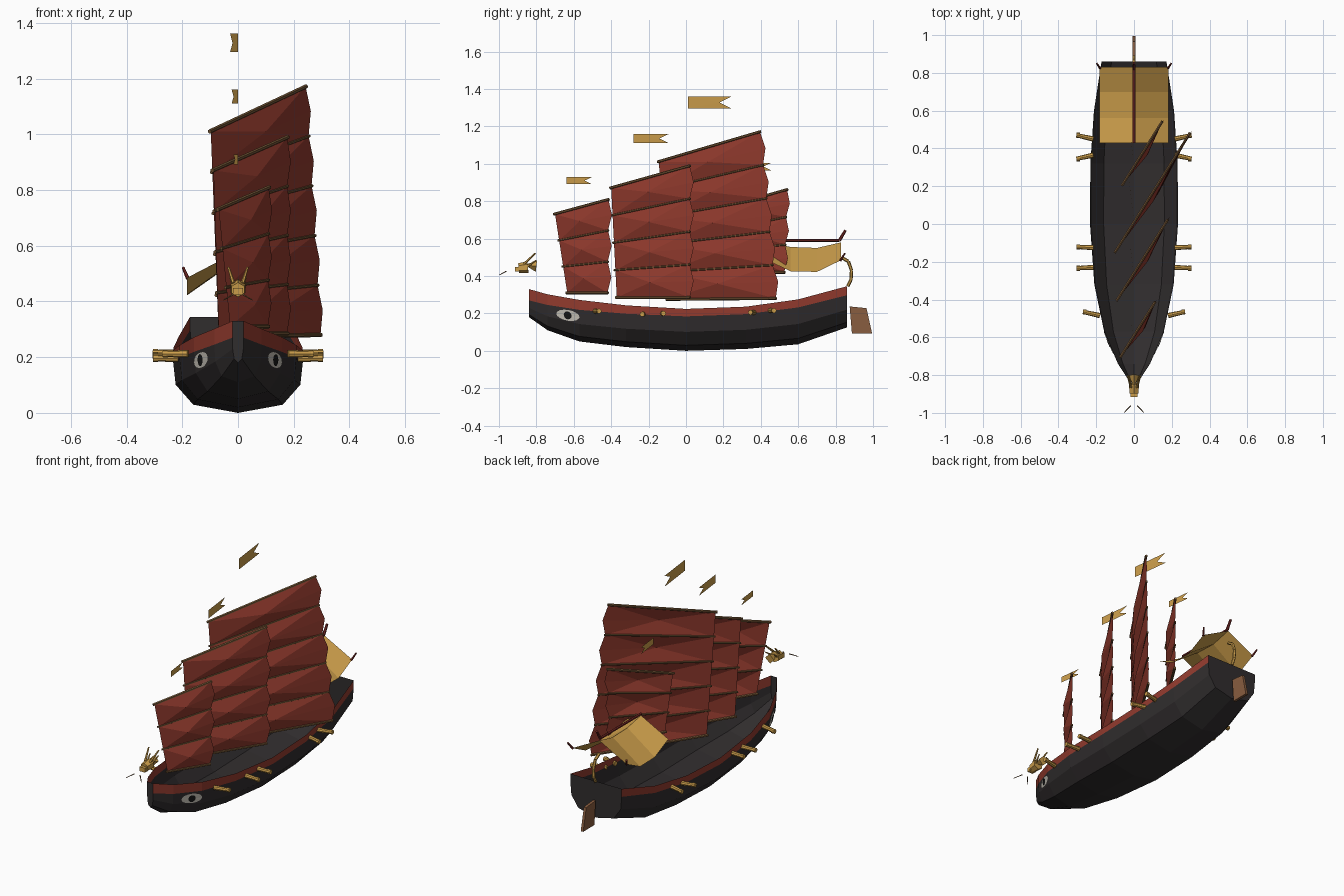
import bpy, bmesh, math
from mathutils import Vector, Matrix
from mathutils.bvhtree import BVHTree

if "Cube" in bpy.data.objects:
    bpy.data.objects.remove(bpy.data.objects["Cube"])


def material(name, rgb):
    m = bpy.data.materials.new(name)
    m.use_nodes = True
    m.diffuse_color = (*rgb, 1)
    m.node_tree.nodes["Principled BSDF"].inputs["Base Color"].default_value = (*rgb, 1)
    return m


CHARCOAL = material("charcoal", (.03, .026, .027))
RED = material("sail red", (.29, .043, .027))
DARK_RED = material("dark red", (.17, .02, .017))
GOLD = material("gold", (.6, .34, .07))
SPAR = material("spar brown", (.17, .09, .035))
WOOD = material("rudder wood", (.25, .11, .05))
WHITE = material("eye white", (.55, .52, .46))
BLACK = material("black", (.008, .008, .008))


def finish(name, bm, *mats):
    me = bpy.data.meshes.new(name)
    bm.to_mesh(me)
    bm.free()
    for m in mats:
        me.materials.append(m)
    ob = bpy.data.objects.new(name, me)
    bpy.context.collection.objects.link(ob)
    return ob


def sheet(name, points, faces, mat):
    bm = bmesh.new()
    vs = [bm.verts.new(p) for p in points]
    for f in faces:
        bm.faces.new([vs[i] for i in f])
    return finish(name, bm, mat)


def rod(bm, p, q, r1, r2=None, sides=6):
    p, q = Vector(p), Vector(q)
    turn = (q - p).to_track_quat('Z', 'Y').to_matrix().to_4x4()
    bmesh.ops.create_cone(bm, cap_ends=True, segments=sides, radius1=r1,
                          radius2=r1 if r2 is None else r2, depth=(q - p).length,
                          matrix=Matrix.Translation((p + q) / 2) @ turn)


def box(bm, centre, size, tilt=0):
    bmesh.ops.create_cube(bm, size=1, matrix=Matrix.Translation(centre)
                          @ Matrix.Rotation(tilt, 4, 'X') @ Matrix.Diagonal((*size, 1)))


# Open hull: y, keel height, half width, sheer height, strake height
stations = [(-.84, .18, .02, .33, .06), (-.74, .11, .085, .302, .057),
            (-.57, .05, .158, .272, .053), (-.32, .02, .21, .243, .045),
            (0, 0, .233, .224, .04), (.32, .01, .231, .236, .04),
            (.6, .035, .212, .275, .043), (.86, .125, .172, .345, .048)]
bm = bmesh.new()
rings = []
for y, keel, w, top, band in stations:
    rise = top - band - keel
    half = [(w, top), (w, top - band), (.96 * w, keel + .55 * rise), (.69 * w, keel + .16 * rise)]
    outline = half + [(0, keel)] + [(-x, z) for x, z in reversed(half)]
    rings.append([bm.verts.new((x, y, z)) for x, z in outline])
for a, b in zip(rings, rings[1:]):
    for i in range(8):
        f = bm.faces.new((a[i], b[i], b[i + 1], a[i + 1]))
        f.material_index = int(i in (0, 7))
bm.faces.new(rings[0])
bm.faces.new(rings[-1][::-1])
bmesh.ops.recalc_face_normals(bm, faces=bm.faces)
tree = BVHTree.FromBMesh(bm)
finish("hull", bm, CHARCOAL, RED)


# Painted eyes that follow the bow planking
def eye_plate(name, side, ry, rz, lift, mat):
    bm = bmesh.new()
    spots = [(0, 0)] + [(math.cos(k * math.tau / 16), math.sin(k * math.tau / 16)) for k in range(16)]
    vs = []
    for c, s in spots:
        dy, dz = ry * c, rz * s
        ray = Vector((side, -.63 + dy, .19 + dz - .15 * dy))
        hit, normal, _, _ = tree.ray_cast(ray, Vector((-side, 0, 0)))
        if normal.x * side < 0:
            normal = -normal
        vs.append(bm.verts.new(hit + normal * lift))
    for k in range(16):
        bm.faces.new((vs[0], vs[1 + k], vs[1 + (k + 1) % 16]))
    bmesh.ops.recalc_face_normals(bm, faces=bm.faces)
    finish(name, bm, mat)


for side, label in ((1, "left"), (-1, "right")):
    eye_plate(label + "_eye_white", side, .062, .029, .004, WHITE)
    eye_plate(label + "_eye_pupil", side, .021, .021, .007, BLACK)

# Cannons: y, height, slant
bm = bmesh.new()
for y, z, slant in ((.45, .215, .02), (.365, .205, -.02), (-.125, .2, .004),
                    (-.23, .196, -.004), (-.485, .212, .02)):
    x = .18 if y < -.4 else .215
    for s in (1, -1):
        tip = Vector((s * (x + .09), y + slant, z))
        rod(bm, (s * x, y, z), tip, .014, .011, 8)
        rod(bm, tip - Vector((s * .018, 0, 0)), tip, .0135, sides=8)
finish("cannons", bm, GOLD)

# Battened sails, turned about their masts; panels billow and swell at the leech
SLOPE = .63
LEEWARD = Vector((1, -SLOPE, 0)).normalized()


def sail(name, luff_top, leech_top, luff_foot, leech_foot, panels, mast):
    def at(y, z):
        return Vector(((y - mast) * SLOPE, y, z))
    l0, r0, l1, r1 = (at(*p) for p in (luff_top, leech_top, luff_foot, leech_foot))
    cloth, spars = bmesh.new(), bmesh.new()
    along = Vector((SLOPE, 1, 0)).normalized()
    for k in range(panels + 1):
        a, b = l0.lerp(l1, k / panels), r0.lerp(r1, k / panels)
        r = .008 if k in (0, panels) else .006
        rod(spars, a - along * .008, b + along * .004, r)
        if k == panels:
            break
        c, d = l0.lerp(l1, (k + 1) / panels), r0.lerp(r1, (k + 1) / panels)
        swell = (b - d).length * .14
        rim = [a, (a + b) / 2, b, (b + d) / 2 + along * swell, d, (c + d) / 2, c, (a + c) / 2]
        hub = cloth.verts.new((a + b + c + d) / 4 + LEEWARD * .028)
        vs = [cloth.verts.new(p) for p in rim]
        for i in range(8):
            cloth.faces.new((hub, vs[i], vs[(i + 1) % 8]))
    finish(name, cloth, RED)
    finish(name + "_battens", spars, SPAR)


sail("fore_sail", (-.70, .73), (-.415, .81), (-.635, .31), (-.42, .31), 3, -.59)
sail("second_sail", (-.40, .87), (.02, .99), (-.37, .285), (.02, .285), 4, -.26)
sail("main_sail", (-.145, 1.01), (.395, 1.172), (-.10, .275), (.48, .28), 5, .01)
sail("mizzen_sail", (.21, .765), (.54, .863), (.25, .42), (.525, .42), 3, .305)

# Swallow-tailed pennants: start y, length, middle height, half height
for n, (y, length, z, h) in enumerate(((-.64, .135, .91, .018), (-.28, .19, 1.135, .025),
                                       (.01, .235, 1.328, .033), (.31, .145, .985, .02))):
    tail = -.12 * length
    sheet(f"pennant_{n + 1}",
          [(0, y, z - h), (tail, y + length, z - h), (tail * .7, y + length * .72, z),
           (tail, y + length, z + h), (0, y, z + h)], [(0, 1, 2), (0, 2, 4), (2, 3, 4)], GOLD)

# Stern canopy: sagging gable roof
rows = [(.43, .58, .485), (.56, .555, .425), (.70, .55, .422), (.83, .58, .485)]
points = []
for y, ridge, eave in rows:
    points += [(-.183, y, eave), (0, y, ridge), (.183, y, eave)]
sheet("canopy_roof", points, [(3 * r + c, 3 * r + c + 1, 3 * r + c + 4, 3 * r + c + 3)
                              for r in range(3) for c in range(2)], GOLD)
bm = bmesh.new()
rod(bm, (0, .43, .59), (0, .82, .59), .008)
rod(bm, (0, .82, .59), (0, .853, .645), .009, .007)
for s in (1, -1):
    rod(bm, (s * .18, .825, .482), (s * .197, .85, .522), .007, .005)
finish("canopy_ridge_and_finials", bm, DARK_RED)

# Curled stern ornament
bm = bmesh.new()
curl = [(0, .83, .50), (0, .868, .478), (0, .885, .43), (0, .882, .38), (0, .865, .345)]
for p, q in zip(curl, curl[1:]):
    rod(bm, p, q, .009)
finish("stern_curl", bm, GOLD)

# Rudder blade
outline = [(.875, .237), (.965, .228), (.995, .093), (.887, .093)]
bm = bmesh.new()
blade = bm.faces.new([bm.verts.new((-.008, y, z)) for y, z in outline])
ext = bmesh.ops.extrude_face_region(bm, geom=[blade])
bmesh.ops.translate(bm, verts=[v for v in ext["geom"] if isinstance(v, bmesh.types.BMVert)],
                    vec=(.016, 0, 0))
bmesh.ops.recalc_face_normals(bm, faces=bm.faces)
finish("rudder", bm, WOOD)

# Figurehead: head, snout, horns, mane and whiskers
bm = bmesh.new()
rod(bm, (0, -.845, .447), (0, -.895, .442), .032, .026)
box(bm, (0, -.9, .436), (.036, .03, .026))
for s in (1, -1):
    rod(bm, (s * .016, -.865, .465), (s * .034, -.805, .522), .007, .004)
    rod(bm, (s * .015, -.85, .45), (s * .028, -.80, .485), .006, .003)
rod(bm, (0, -.80, .452), (0, -.85, .458), .03, .006, 4)
finish("figurehead", bm, GOLD)
bm = bmesh.new()
for s in (1, -1):
    rod(bm, (s * .018, -.962, .425), (s * .052, -.998, .405), .003, .002, 4)
finish("whiskers", bm, SPAR)
